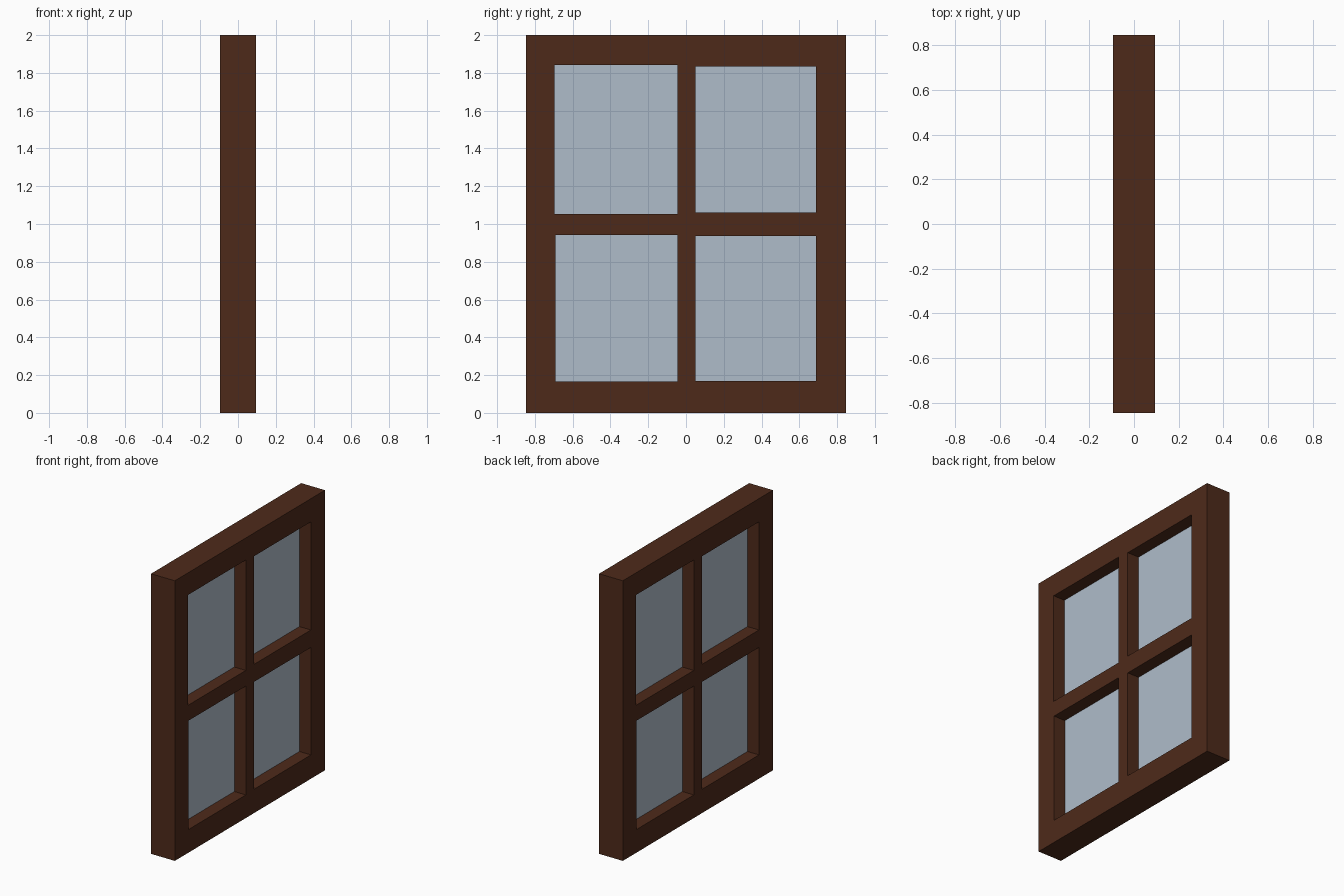
import bpy
import bmesh
from mathutils import Matrix, Vector

if "Cube" in bpy.data.objects:
    bpy.data.objects.remove(bpy.data.objects["Cube"])

HALF_D, HALF_W, HEIGHT = 0.094, 0.847, 2.0
GLASS_T = 0.006

# openings seen from +x: (y0, y1, z0, z1); the -x side is the same turned 180 degrees
OPENINGS = [
    (-0.696, -0.046, 1.054, 1.842),
    (0.049, 0.689, 1.062, 1.834),
    (-0.692, -0.046, 0.165, 0.942),
    (0.049, 0.689, 0.170, 0.937),
]


def material(name, color):
    m = bpy.data.materials.new(name)
    m.diffuse_color = color
    m.use_nodes = True
    m.node_tree.nodes["Principled BSDF"].inputs["Base Color"].default_value = m.diffuse_color
    return m


def boxes(name, bounds, mat=None):
    """One object made of axis-aligned boxes (x0, x1, y0, y1, z0, z1)."""
    bm = bmesh.new()
    for x0, x1, y0, y1, z0, z1 in bounds:
        centre = Vector(((x0 + x1) / 2, (y0 + y1) / 2, (z0 + z1) / 2))
        size = Matrix.Diagonal((x1 - x0, y1 - y0, z1 - z0, 1))
        bmesh.ops.create_cube(bm, size=1, matrix=Matrix.Translation(centre) @ size)
    mesh = bpy.data.meshes.new(name)
    bm.to_mesh(mesh)
    bm.free()
    if mat:
        mesh.materials.append(mat)
    obj = bpy.data.objects.new(name, mesh)
    bpy.context.collection.objects.link(obj)
    return obj


wood = material("dark_wood", (0.076, 0.023, 0.0103, 1))
glass = material("glass", (0.429, 0.503, 0.591, 1))

# frame block with four openings cut from each side
frame = boxes("window_frame", [(-HALF_D, HALF_D, -HALF_W, HALF_W, 0, HEIGHT)], wood)
sides = {
    "right": [(-0.001, 0.2, *o) for o in OPENINGS],
    "left": [(-0.2, 0.001, -y1, -y0, z0, z1) for y0, y1, z0, z1 in OPENINGS],
}
for side, bounds in sides.items():
    cutter = boxes(f"{side}_opening_cutter", bounds, wood)
    cutter.hide_render = True
    cutter.hide_set(True)
    mod = frame.modifiers.new(f"{side}_openings", 'BOOLEAN')
    mod.operation = 'DIFFERENCE'
    mod.solver = 'EXACT'
    mod.object = cutter

# thin panes in the middle of the frame, large enough for both sides
for col, (y0, y1) in {"left": (-0.698, -0.044), "right": (0.044, 0.698)}.items():
    for row, (z0, z1) in {"lower": (0.163, 0.944), "upper": (1.052, 1.844)}.items():
        boxes(f"{row}_{col}_pane", [(-GLASS_T / 2, GLASS_T / 2, y0, y1, z0, z1)], glass)
